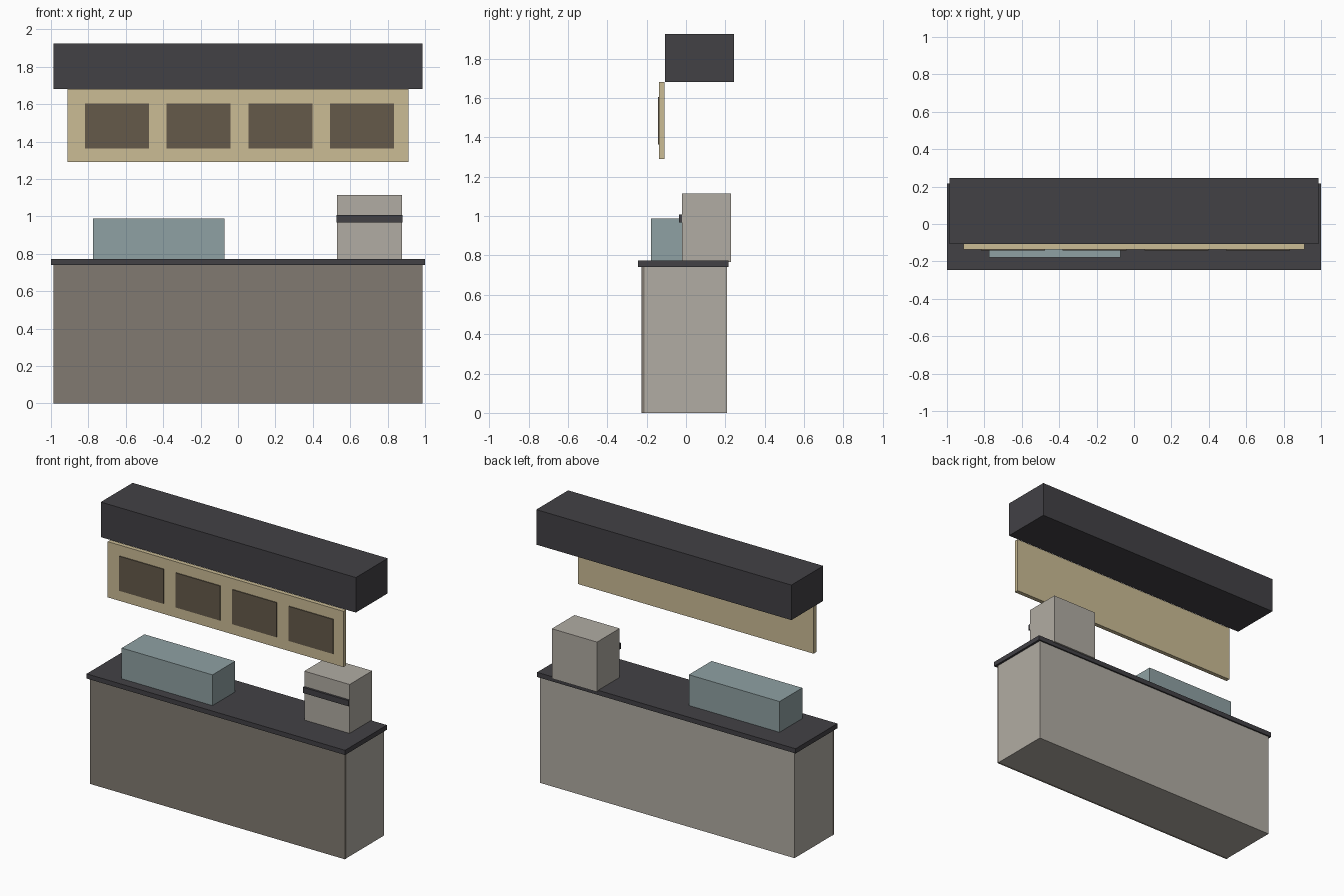
import bpy

if "Cube" in bpy.data.objects:
    bpy.data.objects.remove(bpy.data.objects["Cube"])


def material(name, rgb):
    """Flat colour from sRGB 0-255 values."""
    m = bpy.data.materials.new(name)
    lin = []
    for v in rgb:
        v /= 255
        lin.append(v / 12.92 if v <= 0.04045 else ((v + 0.055) / 1.055) ** 2.4)
    m.diffuse_color = (*lin, 1)
    m.use_nodes = True
    m.node_tree.nodes["Principled BSDF"].inputs["Base Color"].default_value = m.diffuse_color
    return m


def box(name, x, y, z, mat):
    """Box spanning the given (min, max) range on each axis."""
    bpy.ops.mesh.primitive_cube_add(size=1)
    ob = bpy.context.object
    ob.name = name
    for v in ob.data.vertices:
        v.co = [(r[0] + r[1]) / 2 + c * (r[1] - r[0]) for r, c in zip((x, y, z), v.co)]
    ob.data.materials.append(mat)
    return ob


charcoal = material("charcoal", (66, 65, 69))
stone = material("warm_grey", (177, 172, 163))
taupe = material("taupe", (129, 122, 113))
tan = material("tan", (203, 188, 149))
brown = material("dark_brown", (101, 90, 74))
glass = material("pale_teal", (143, 161, 163))

# Counter: cabinet, front cladding and overhanging worktop
box("counter_body", (-0.985, 0.985), (-0.21, 0.207), (0.0, 0.74), stone)
box("counter_front_panel", (-0.987, 0.987), (-0.227, -0.21), (0.0, 0.74), taupe)
box("worktop", (-1, 1), (-0.245, 0.217), (0.74, 0.773), charcoal)

# Items on the worktop
box("display_case", (-0.775, -0.073), (-0.178, 0.073), (0.768, 0.988), glass)
box("coffee_machine", (0.528, 0.878), (-0.021, 0.229), (0.766, 1.115), stone)
box("machine_band", (0.527, 0.879), (-0.036, -0.021), (0.968, 1.008), charcoal)

# Overhead canopy with hanging menu board
box("canopy", (-0.987, 0.987), (-0.107, 0.245), (1.68, 1.925), charcoal)
box("menu_board", (-0.912, 0.912), (-0.137, -0.108), (1.29, 1.68), tan)
for i in range(4):
    cx = -0.648 + i * 0.437
    box(f"menu_panel_{i + 1}", (cx - 0.171, cx + 0.171), (-0.143, -0.136),
        (1.363, 1.605), brown)
